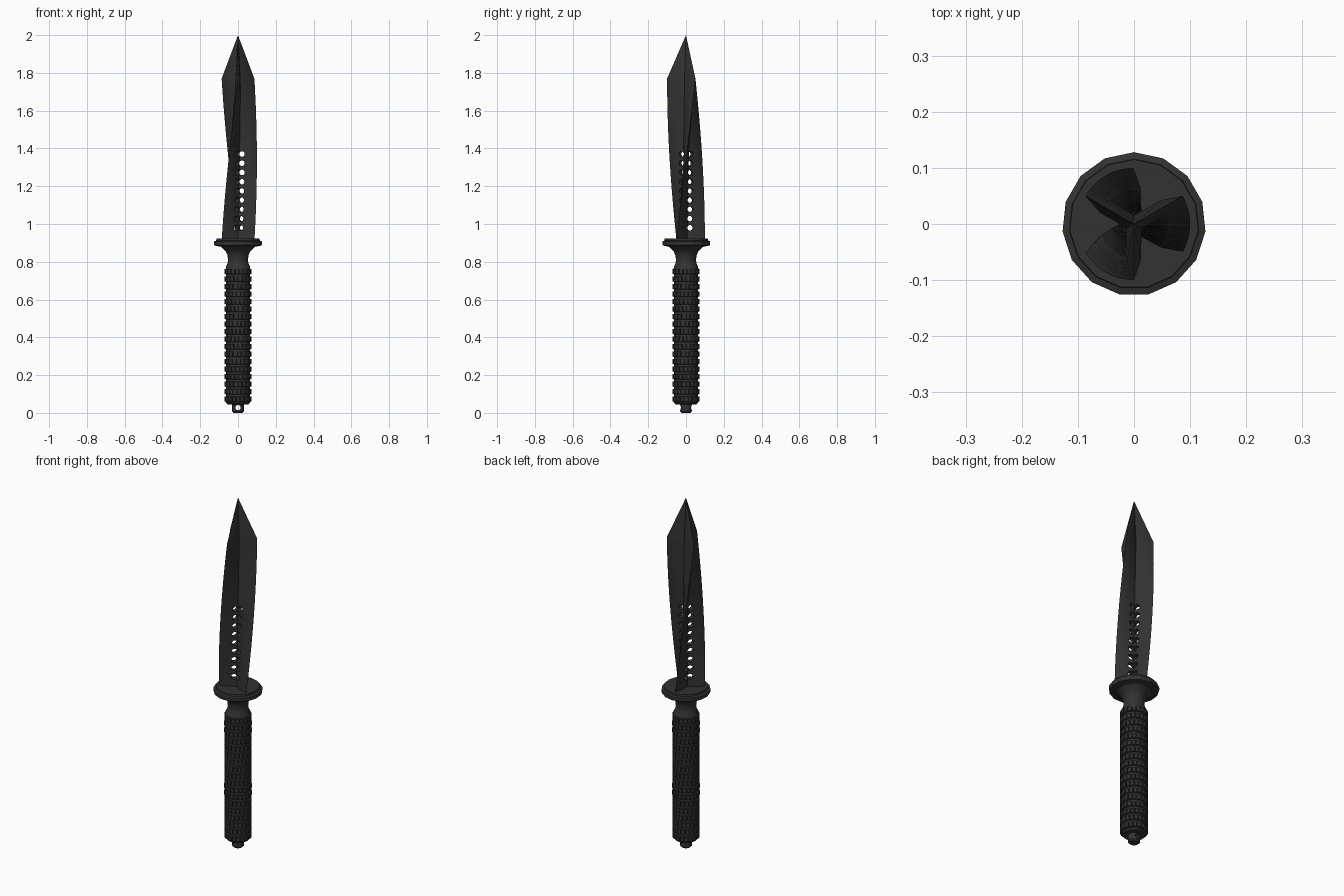
import bpy, bmesh
from math import sin, cos, pi, radians

if "Cube" in bpy.data.objects:
    bpy.data.objects.remove(bpy.data.objects["Cube"])

def material(name, v):
    m = bpy.data.materials.new(name)
    m.diffuse_color = (v, v, v, 1)
    m.use_nodes = True
    m.node_tree.nodes["Principled BSDF"].inputs["Base Color"].default_value = m.diffuse_color
    return m

steel = material("dark steel", 0.032)

def finish(name, bm, angle=25):
    bmesh.ops.recalc_face_normals(bm, faces=bm.faces)
    me = bpy.data.meshes.new(name)
    bm.to_mesh(me)
    bm.free()
    ob = bpy.data.objects.new(name, me)
    bpy.context.collection.objects.link(ob)
    me.materials.append(steel)
    bpy.ops.object.select_all(action='DESELECT')
    ob.select_set(True)
    bpy.context.view_layer.objects.active = ob
    if angle:
        bpy.ops.object.shade_smooth_by_angle(angle=radians(angle))
    return ob

def loft(bm, rings):
    """Skin a list of closed point rings and cap both ends."""
    vs = [[bm.verts.new(p) for p in r] for r in rings]
    n = len(vs[0])
    for a, b in zip(vs, vs[1:]):
        for i in range(n):
            j = (i + 1) % n
            bm.faces.new((a[i], a[j], b[j], b[i]))
    bm.faces.new(vs[0][::-1])
    bm.faces.new(vs[-1])

def circle(r, z, n, start=pi / 2):
    return [(r * cos(start + 2 * pi * i / n), r * sin(start + 2 * pi * i / n), z)
            for i in range(n)]

def lathe(name, profile, n, angle=25):
    bm = bmesh.new()
    loft(bm, [circle(r, z, n) for r, z in profile])
    return finish(name, bm, angle)

def cylinder(bm, centre, direction, r, half, n=14):
    """Cylinder with a horizontal axis at the given heading."""
    cx, cy, cz = centre
    dx, dy = cos(direction), sin(direction)
    loft(bm, [[(cx + dx * s - dy * r * cos(t), cy + dy * s + dx * r * cos(t), cz + r * sin(t))
               for t in (2 * pi * i / n for i in range(n))] for s in (-half, half)])

def cut(ob, bm):
    cutter = finish("cutter", bm, 0)
    cutter.hide_render = True
    bpy.context.view_layer.objects.active = ob
    mod = ob.modifiers.new("holes", 'BOOLEAN')
    mod.operation, mod.object, mod.solver = 'DIFFERENCE', cutter, 'EXACT'
    mod.use_self = True
    bpy.ops.object.modifier_apply(modifier=mod.name)
    bpy.data.objects.remove(cutter)

# Twisted three-edged blade
BASE, SHOULDER, TIP = 0.91, 1.77, 2.0

def arm_angle(z, k):
    return radians(-30 + 60 * (min(z, SHOULDER) - BASE) / (SHOULDER - BASE) + 120 * k)

def blade_ring(z):
    s = min(1, (TIP - z) / (TIP - SHOULDER))
    arm = [(0.0155, -60), (0.065, -11), (0.1, 0), (0.065, 11)]
    return [(s * r * cos(arm_angle(z, k) + radians(a)), s * r * sin(arm_angle(z, k) + radians(a)), z)
            for k in range(3) for r, a in arm]

bm = bmesh.new()
steps = 24
heights = [BASE + (SHOULDER - BASE) * i / steps for i in range(steps + 1)] + [TIP - 0.001]
loft(bm, [blade_ring(z) for z in heights])
bmesh.ops.triangulate(bm, faces=[f for f in bm.faces if len(f.verts) == 4])
blade = finish("blade", bm, 0)

# Row of lightening holes through each blade arm
bm = bmesh.new()
for k in range(3):
    for i in range(9):
        z = 0.98 + 0.0488 * i
        a = arm_angle(z, k)
        cylinder(bm, (0.021 * cos(a), 0.021 * sin(a), z), a + pi / 2, 0.015, 0.03)
cut(blade, bm)
bpy.context.view_layer.objects.active = blade
blade.select_set(True)
bpy.ops.object.shade_smooth_by_angle(angle=radians(20))

# Round guard with faceted rim
lathe("guard", [(0.095, 0.88), (0.125, 0.886), (0.128, 0.892), (0.128, 0.908),
                (0.116, 0.912), (0.115, 0.923)], 15, 0)

# Flared neck between grip and guard
lathe("neck", [(0.066, 0.755), (0.064, 0.775), (0.056, 0.79), (0.053, 0.81), (0.056, 0.835),
               (0.066, 0.856), (0.082, 0.872), (0.1, 0.886)], 30)

# Grip core
lathe("grip_core", [(0.056, 0.045), (0.064, 0.053), (0.064, 0.765), (0.06, 0.772)], 30)

# Knurled grip blocks, each row turned a little to form a spiral
bm = bmesh.new()
ROWS, COLS = 18, 20
pitch = 0.715 / ROWS
for row in range(ROWS):
    zc = 0.053 + pitch * (row + 0.5)
    for col in range(COLS):
        a = 2 * pi * col / COLS + radians(4 * row)
        rings = []
        for r, wa, hz in ((0.06, 0.145, 0.016), (0.0715, 0.12, 0.0125)):
            rings.append([(r * cos(a + u * wa), r * sin(a + u * wa), zc + v * hz)
                          for u, v in ((-1, -1), (1, -1), (1, 1), (-1, 1))])
        loft(bm, rings)
finish("grip_knurling", bm, 0)

# Pommel stub with a lanyard hole
stub = lathe("pommel_stub", [(0.024, 0.0), (0.031, 0.007), (0.031, 0.05)], 16)
bm = bmesh.new()
cylinder(bm, (0, 0, 0.028), pi / 2, 0.014, 0.06, 16)
cut(stub, bm)
